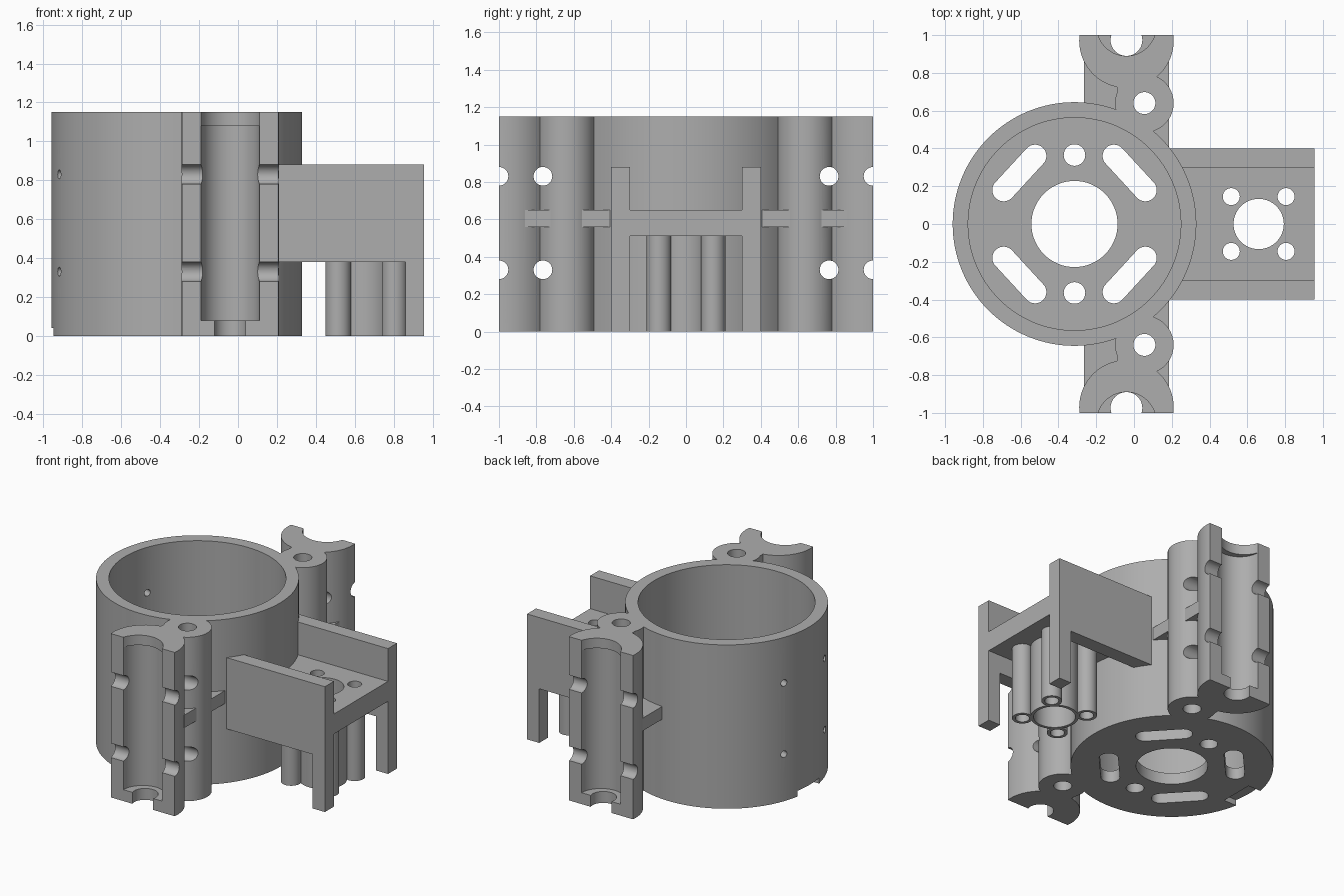
import bpy, bmesh, math
from mathutils import Matrix, Vector

if "Cube" in bpy.data.objects:
    bpy.data.objects.remove(bpy.data.objects["Cube"], do_unlink=True)

grey = bpy.data.materials.new("plain grey")
grey.use_nodes = True
colour = (0.42, 0.42, 0.42, 1)
grey.diffuse_color = colour
grey.node_tree.nodes["Principled BSDF"].inputs["Base Color"].default_value = colour


def finish(bm, name):
    mesh = bpy.data.meshes.new(name)
    bm.to_mesh(mesh)
    bm.free()
    obj = bpy.data.objects.new(name, mesh)
    bpy.context.collection.objects.link(obj)
    mesh.materials.append(grey)
    return obj


def box(x, y, z, name="block"):
    bm = bmesh.new()
    bmesh.ops.create_cube(bm, size=1)
    for v in bm.verts:
        v.co = Vector(r[0] + (c + 0.5) * (r[1] - r[0]) for c, r in zip(v.co, (x, y, z)))
    return finish(bm, name)


def cyl(x, y, r, z, name="cylinder", sides=48, stretch=None):
    """Vertical cylinder; stretch pulls its halves apart into a slot."""
    bm = bmesh.new()
    bmesh.ops.create_cone(bm, cap_ends=True, segments=sides, radius1=r, radius2=r, depth=z[1] - z[0])
    for v in bm.verts:
        if stretch:
            way = Vector((*stretch, 0))
            v.co += way if v.co.dot(way) > 0 else -way
        v.co += Vector((x, y, (z[0] + z[1]) / 2))
    return finish(bm, name)


def rod(start, end, r, sides=32):
    """Cylinder between two points."""
    a, b = Vector(start), Vector(end)
    turn = (b - a).to_track_quat("Z", "Y").to_matrix().to_4x4()
    bm = bmesh.new()
    bmesh.ops.create_cone(bm, cap_ends=True, segments=sides, radius1=r, radius2=r,
                          depth=(b - a).length, matrix=Matrix.Translation((a + b) / 2) @ turn)
    return finish(bm, "rod")


def apply(obj, mod):
    bpy.ops.object.select_all(action="DESELECT")
    bpy.context.view_layer.objects.active = obj
    obj.select_set(True)
    bpy.ops.object.modifier_apply(modifier=mod.name)


def combine(obj, others, operation):
    for other in others:
        mod = obj.modifiers.new("combine", "BOOLEAN")
        mod.operation, mod.solver, mod.object = operation, "EXACT", other
        apply(obj, mod)
        bpy.data.objects.remove(other, do_unlink=True)


def smooth(obj):
    bpy.ops.object.select_all(action="DESELECT")
    bpy.context.view_layer.objects.active = obj
    obj.select_set(True)
    bpy.ops.object.shade_smooth_by_angle(angle=math.radians(30))


CX, OUTER, INNER, TOP = -0.315, 0.645, 0.563, 1.15
THROUGH = (-0.1, 1.3)
SIGNS = (-1, 1)

# Round cup with pierced floor
cup = cyl(CX, 0, OUTER, (0, TOP), "cup", 128)
cuts = [cyl(CX, 0, INNER, (0.08, 1.3), sides=128),
        cyl(CX, 0, 0.228, (-0.1, 0.2), sides=64),
        box((-1.1, -0.85), (-0.12, 0.12), (-0.1, 0.04))]
for s in SIGNS:
    cuts.append(cyl(CX, s * 0.365, 0.057, (-0.1, 0.2)))
    for t in SIGNS:
        cuts.append(cyl(CX + t * 0.292, s * 0.27, 0.06, (-0.1, 0.2), stretch=(t * 0.083, -s * 0.09)))
    # Small screw holes in the back wall
    angle = math.radians(180 + s * 20.5)
    way = Vector((math.cos(angle), math.sin(angle), 0))
    for z in (0.33, 0.83):
        mid = Vector((CX, 0, z))
        cuts.append(rod(mid + way * 0.5, mid + way * 0.7, 0.023))
combine(cup, cuts, "DIFFERENCE")
smooth(cup)

# Half-round rod clamp, screw post, web and stiffening shelf
clamp = cyl(-0.04, -0.97, 0.25, (0, TOP), "rod_clamps", 96)
combine(clamp, [cyl(0.055, -0.64, 0.155, (0, TOP), sides=64),
                box((-0.09, 0.06), (-0.8, -0.54), (0, TOP)),
                box((-0.265, 0.185), (-0.86, -0.35), (0.56, 0.65))], "UNION")
cuts = [box((-0.5, 0.5), (-1.5, -1), THROUGH),
        cyl(CX, 0, 0.6, THROUGH, sides=128),
        cyl(0.055, -0.64, 0.058, THROUGH),
        cyl(-0.04, -1, 0.15, (0.08, 1.08), sides=64),
        cyl(-0.04, -1.047, 0.157, (1, 1.3), sides=64),
        cyl(-0.04, -0.974, 0.084, (-0.1, 0.2))]
for z in (0.33, 0.83):
    for y in (-1, -0.765):
        cuts.append(rod((-0.5, y, z), (0.5, y, z), 0.05))
combine(clamp, cuts, "DIFFERENCE")
mirror = clamp.modifiers.new("mirror", "MIRROR")
mirror.use_axis = (False, True, False)
mirror.use_clip = False
mirror.use_mirror_merge = False
apply(clamp, mirror)
smooth(clamp)

# Side bracket: platform, side walls, legs and tubes
bracket = box((0.1, 0.955), (-0.35, 0.35), (0.51, 0.65), "side_bracket")
parts, cuts = [], [cyl(CX, 0, 0.6, THROUGH, sides=128)]
for s in SIGNS:
    side = sorted((s * 0.3, s * 0.4))
    parts.append(box((0.1, 0.955), side, (0.38, 0.88)))
    parts.append(box((0.86, 0.955), side, (0, 0.5)))
parts.append(cyl(0.66, 0, 0.153, (0, 0.6), sides=64))
cuts.append(cyl(0.66, 0, 0.133, THROUGH, sides=64))
for x in (0.515, 0.805):
    for s in SIGNS:
        parts.append(cyl(x, s * 0.145, 0.066, (0, 0.6)))
        cuts.append(cyl(x, s * 0.145, 0.045, THROUGH))
combine(bracket, parts, "UNION")
combine(bracket, cuts, "DIFFERENCE")
smooth(bracket)
